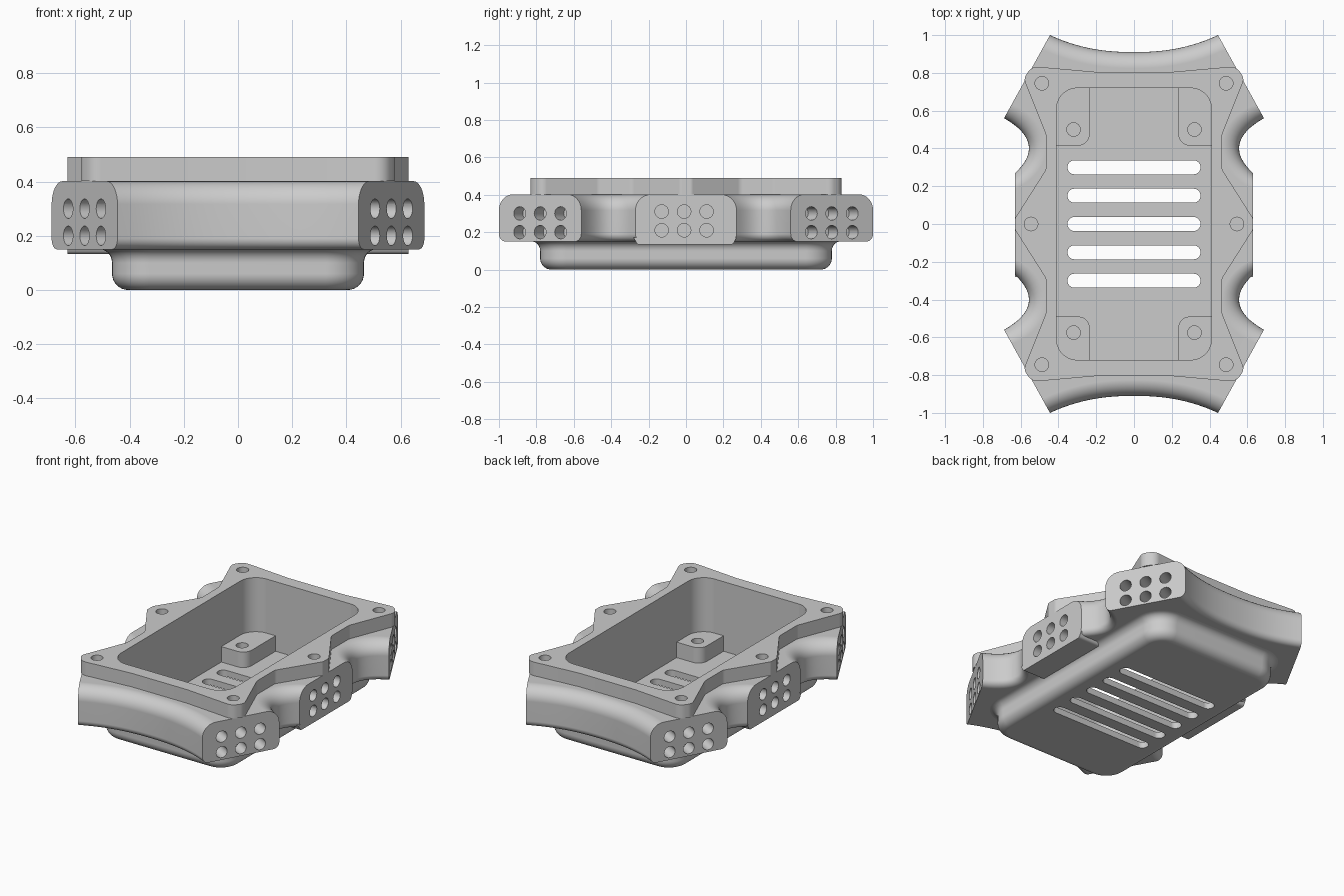
import bpy, bmesh
from math import sin, cos, pi, radians
from mathutils import Vector, Matrix

cube = bpy.data.objects.get("Cube")
if cube:
    bpy.data.objects.remove(cube, do_unlink=True)

grey = bpy.data.materials.new("plain grey")
grey.use_nodes = True
grey.diffuse_color = (0.6, 0.6, 0.6, 1)
grey.node_tree.nodes["Principled BSDF"].inputs["Base Color"].default_value = (0.6, 0.6, 0.6, 1)


def loft(name, loops):
    """Skin a stack of equal-length 3D loops and cap both ends."""
    bm = bmesh.new()
    rings = [[bm.verts.new(p) for p in loop] for loop in loops]
    n = len(rings[0])
    for a, b in zip(rings, rings[1:]):
        for i in range(n):
            j = (i + 1) % n
            bm.faces.new((a[i], a[j], b[j], b[i]))
    bm.faces.new(rings[0])
    bm.faces.new(rings[-1])
    bmesh.ops.recalc_face_normals(bm, faces=bm.faces)
    mesh = bpy.data.meshes.new(name)
    bm.to_mesh(mesh)
    bm.free()
    obj = bpy.data.objects.new(name, mesh)
    bpy.context.collection.objects.link(obj)
    mesh.materials.append(grey)
    return obj


def prism(name, outline, z0, z1):
    return loft(name, [[(x, y, z) for x, y in outline] for z in (z0, z1)])


def rounded(points, radii, steps=7):
    """Round each corner of a polygon by its own radius."""
    out = []
    n = len(points)
    for i, r in enumerate(radii):
        p = Vector(points[i])
        if r == 0:
            out.append(p)
            continue
        a = (Vector(points[i - 1]) - p).normalized()
        b = (Vector(points[(i + 1) % n]) - p).normalized()
        half = a.angle(b) / 2
        centre = p + (a + b).normalized() * r / sin(half)
        reach = r * cos(half) / sin(half)
        start = (p + a * reach - centre).normalized()
        end = (p + b * reach - centre).normalized()
        sweep = pi - 2 * half
        for k in range(steps + 1):
            t = k / steps
            out.append(centre + (start * sin((1 - t) * sweep) + end * sin(t * sweep))
                       * r / sin(sweep))
    return out


def rectangle(x0, x1, y0, y1, r, steps=7):
    return rounded([(x0, y0), (x1, y0), (x1, y1), (x0, y1)], [r] * 4, steps)


def drill(centre, axis, depth, r=0.036):
    """Cylinder cutter running from just outside a face into it."""
    turn = Vector(axis).normalized().to_track_quat('Z', 'Y').to_matrix().to_4x4()
    place = Matrix.Translation(centre) @ turn
    ring = [(r * cos(2 * pi * k / 24), r * sin(2 * pi * k / 24)) for k in range(24)]
    return loft("drill", [[place @ Vector((x, y, z)) for x, y in ring] for z in (-0.03, depth)])


def boolean(obj, tools, operation='DIFFERENCE'):
    """Apply a boolean with every tool and keep the resulting mesh."""
    for tool in tools:
        mod = obj.modifiers.new("cut", 'BOOLEAN')
        mod.operation = operation
        mod.solver = 'EXACT'
        mod.object = tool
    bpy.context.view_layer.update()
    graph = bpy.context.evaluated_depsgraph_get()
    mesh = bpy.data.meshes.new_from_object(obj.evaluated_get(graph))
    obj.modifiers.clear()
    obj.data = mesh


def finish(obj):
    obj.data.shade_smooth()
    obj.data.set_sharp_from_angle(angle=radians(32))
    mod = obj.modifiers.new("normals", 'WEIGHTED_NORMAL')
    mod.keep_sharp = True


# Middle shell: scalloped outline whose flat socket faces stay upright
LEG_A, LEG_B = Vector((0.445, 1.0)), Vector((0.688, 0.56))
ALONG = (LEG_B - LEG_A).normalized()


def shell_outline(d):
    a, b = LEG_A + ALONG * d, LEG_B - ALONG * d
    c = Vector((0.63, 0.27 - d))
    hb, hc = b + Vector((-0.16 - d, -0.09)), c + Vector((-0.11 - 1.3 * d, 0.10))
    mid = 0.91 - d
    quarter = []
    for k in range(13):
        t = k / 12
        quarter.append((a.x * t, mid + (a.y - mid) * t ** 2.3))
    for k in range(17):
        t = k / 16
        s = 1 - t
        quarter.append(tuple(b * s**3 + hb * 3 * s * s * t + hc * 3 * s * t * t + c * t**3))
    right = quarter + [(x, -y) for x, y in reversed(quarter)]
    return right + [(-x, y) for x, y in reversed(right[1:-1])]


def fillet(r, steps=8):
    """Inset and height of a quarter round, from the cap to the wall."""
    return [(r * (1 - sin(k * pi / 2 / steps)), r * (1 - cos(k * pi / 2 / steps)))
            for k in range(steps + 1)]


levels = [(0.15 + h, d) for d, h in fillet(0.04)]
levels += [(0.402 - h, d) for d, h in reversed(fillet(0.085))]
shell = loft("middle_shell", [[(x, y, z) for x, y in shell_outline(d)] for z, d in levels])

# Lips below the two middle sockets
lips = []
for s in (-1, 1):
    section = rounded([(-0.28, 0.17), (-0.26, 0.133), (0.25, 0.133), (0.27, 0.17)],
                      [0, 0.02, 0.02, 0])
    lips.append(loft("socket_lip", [[(s * x, y, z) for y, z in section] for x in (0.45, 0.63)]))
boolean(shell, lips, 'UNION')

# Lower tub: rounded bottom edge, flared into the shell
tub_levels = [(h, -d) for d, h in fillet(0.06)]
tub_levels += [(0.1 + 0.05 * sin(k * pi / 12), 0.045 * (1 - cos(k * pi / 12)))
               for k in range(7)]
tub_levels.append((0.17, 0.045))
tub = loft("lower_tub", [
    [(x, y, z) for x, y in rectangle(-0.465 - g, 0.465 + g, -0.78 - g, 0.78 + g, 0.14 + g, 10)]
    for z, g in tub_levels])

# Top rim plate with six screw ears
half = [(0.20, 0.805), (0.54, 0.835), (0.585, 0.77), (0.465, 0.47), (0.465, 0.29), (0.63, 0.03)]
half_r = [0, 0.06, 0.05, 0.05, 0.05, 0.03]
side = half + [(x, -y) for x, y in reversed(half)]
side_r = half_r + half_r[::-1]
rim = prism("top_rim", rounded(side + [(-x, y) for x, y in reversed(side)],
                               side_r + side_r[::-1]), 0.402, 0.49)

# Cavity and vent slots
FLOOR = 0.04
cavity = prism("cavity", rectangle(-0.41, 0.41, -0.72, 0.72, 0.11), FLOOR, 0.6)
slots = [prism("slot", rectangle(-0.352, 0.352, y - 0.037, y + 0.037, 0.0365), -0.1, 0.1)
         for y in (-0.30, -0.15, 0.0, 0.15, 0.30)]

# Socket holes and rim screw holes
sockets, screws = [], []
for sx in (-1, 1):
    for row in (0.205, 0.305):
        for k in (-1, 0, 1):
            sockets.append(drill((sx * 0.63, k * 0.12 - 0.01, row + 0.005), (-sx, 0, 0), 0.1))
            for sy in (-1, 1):
                p = (LEG_A + LEG_B) / 2 + ALONG * 0.125 * k
                sockets.append(drill((sx * p.x, sy * p.y, row - 0.005),
                                     (sx * ALONG.y, -sy * ALONG.x, 0), 0.1))
    for x, y in ((0.488, 0.745), (0.545, 0), (0.488, -0.745)):
        screws.append(drill((sx * x, y, 0.49), (0, 0, -1), 0.125))

boolean(shell, [cavity] + sockets + screws)
boolean(tub, [cavity] + slots)
boolean(rim, [cavity] + screws)

# Corner mounting bosses inside the cavity
bosses = []
for sx, side_name in ((-1, "right"), (1, "left")):
    for sy, inner, hole, end in ((1, 0.415, 0.50, "back"), (-1, 0.49, 0.575, "front")):
        outline = rounded([(0.235, inner), (0.41, inner), (0.41, 0.72), (0.235, 0.72)],
                          [0.06, 0, 0.11, 0])
        boss = prism(f"{end}_{side_name}_boss", [(sx * x, sy * y) for x, y in outline],
                     FLOOR, 0.14)
        pin = drill((sx * 0.32, sy * hole, 0.14), (0, 0, -1), 0.08)
        boolean(boss, [pin])
        bosses.append(boss)
        bpy.data.objects.remove(pin, do_unlink=True)

for cutter in [cavity] + slots + sockets + screws + lips:
    bpy.data.objects.remove(cutter, do_unlink=True)
for part in [shell, tub, rim] + bosses:
    finish(part)
